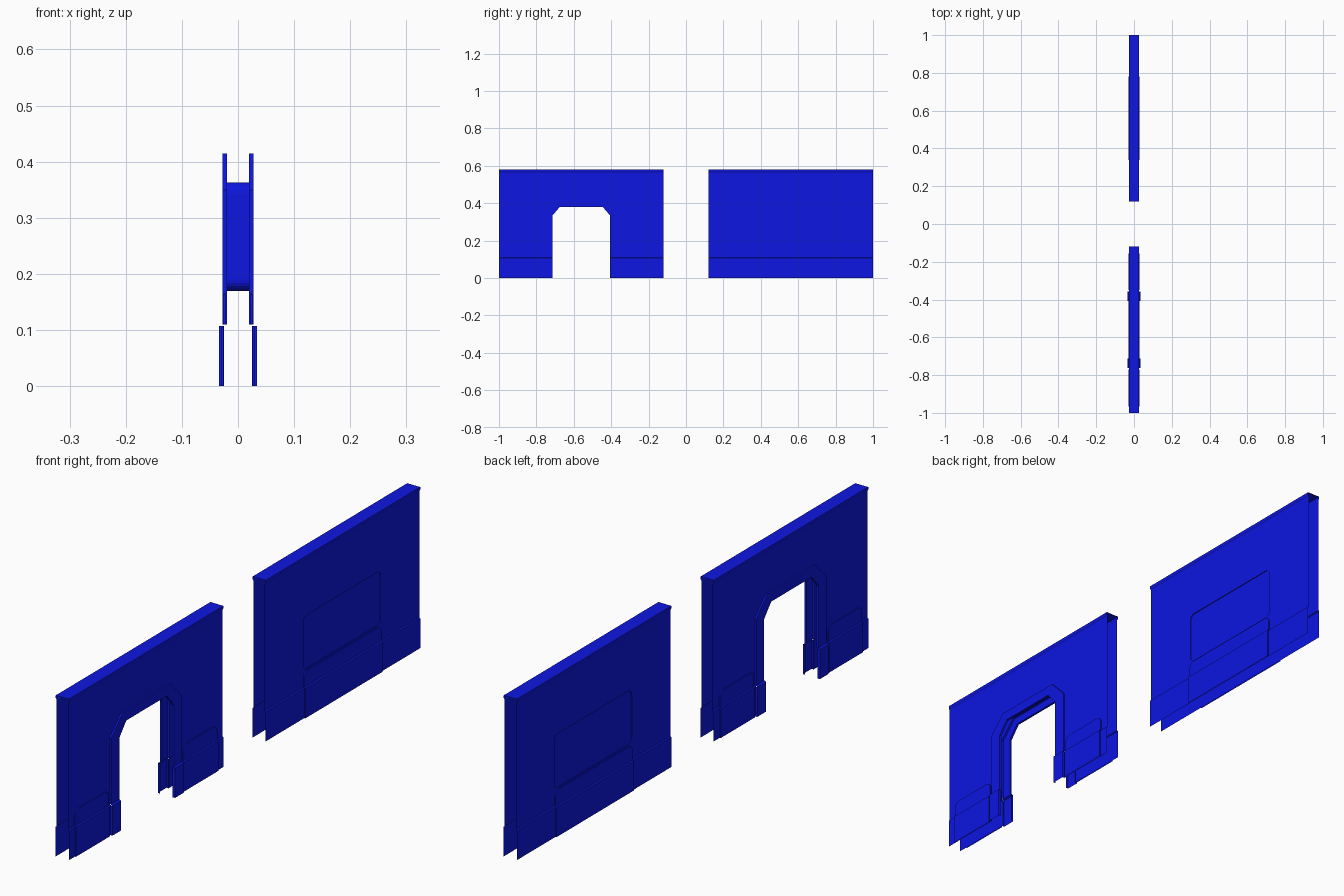
import bpy, bmesh, math
from mathutils import Vector

if "Cube" in bpy.data.objects:
    bpy.data.objects.remove(bpy.data.objects["Cube"])

blue = bpy.data.materials.new("blue_paint")
blue.diffuse_color = (0.004, 0.008, 0.75, 1)
blue.use_nodes = True
blue.node_tree.nodes["Principled BSDF"].inputs["Base Color"].default_value = blue.diffuse_color

SIDE, FOOT, STEP, EDGE, TOP = 0.022, 0.026, 0.11, 0.565, 0.58
END = 0.44   # half length of a wall


def flat(bm, pts, x):
    """Outward facing sheet with a (y, z) outline."""
    f = bm.faces.new([bm.verts.new((x, y, z)) for y, z in pts])
    f.normal_update()
    if f.normal.x < 0:
        f.normal_flip()


def rim(bm, pts, x0, x1, centre, outward=True):
    """Strip along a (y, z) path between two depths."""
    for (a, b), (c, d) in zip(pts, pts[1:]):
        f = bm.faces.new([bm.verts.new(v) for v in
                          ((x0, a, b), (x0, c, d), (x1, c, d), (x1, a, b))])
        f.normal_update()
        away = f.calc_center_median() - Vector((0, *centre))
        away.x = 0
        if (f.normal.dot(away) > 0) != outward:
            f.normal_flip()


def sweep(bm, profile, y0, y1):
    """(x, z) profile run along the wall."""
    for (a, b), (c, d) in zip(profile, profile[1:]):
        bm.faces.new([bm.verts.new(v) for v in
                      ((a, y0, b), (a, y1, b), (c, y1, d), (c, y0, d))])


def corner(cy, cz, r, start, end, n=5):
    return [(cy + r * math.cos(math.radians(start + (end - start) * i / n)),
             cz + r * math.sin(math.radians(start + (end - start) * i / n)))
            for i in range(n + 1)]


def part(name, y, fill):
    """Quarter mesh, mirrored to both sides and both ends of the wall."""
    bm = bmesh.new()
    fill(bm)
    bmesh.ops.remove_doubles(bm, verts=bm.verts, dist=1e-5)
    me = bpy.data.meshes.new(name)
    bm.to_mesh(me)
    bm.free()
    me.materials.append(blue)
    ob = bpy.data.objects.new(name, me)
    ob.location.y = y
    bpy.context.collection.objects.link(ob)
    m = ob.modifiers.new("mirror", 'MIRROR')
    m.use_axis = (True, True, False)
    m.merge_threshold = 1e-4


def cap(bm):
    sweep(bm, [(SIDE, EDGE), (0.026, 0.571), (0.026, TOP), (0, TOP)], 0, END)


def skirting(start):
    return lambda bm: sweep(bm, [(FOOT, 0), (FOOT, 0.107), (SIDE, STEP)], start, END)


def base_panel(y0, y1):
    """Raised panel with rounded top corners, stepped out over the skirting."""
    def fill(bm):
        r, top = 0.022, 0.165
        path = [(y1, STEP)] + corner(y1 - r, top - r, r, 0, 90)
        if y0 > 0:
            path += corner(y0 + r, top - r, r, 90, 180) + [(y0, STEP)]
            flat(bm, path, 0.026)
        else:
            path += [(0, top)]
            flat(bm, path + [(0, STEP)], 0.026)
        c = ((y0 + y1) / 2, 0.06)
        rim(bm, path, SIDE, 0.026, c)
        sweep(bm, [(0.030, 0), (0.030, 0.107), (0.026, STEP)], y0, y1)
        rim(bm, [(y1, 0), (y1, 0.107)], FOOT, 0.030, c)
        if y0 > 0:
            rim(bm, [(y0, 0), (y0, 0.107)], FOOT, 0.030, c)
    return fill


# Plain wall with a shallow window recess
window = ([(0, 0.363)] + corner(0.2, 0.343, 0.02, 90, 0)
          + corner(0.2, 0.19, 0.02, 0, -90) + [(0, 0.17)])


def plain_sheet(bm):
    flat(bm, window + [(0, STEP), (END, STEP), (END, EDGE), (0, EDGE)], SIDE)


def recess(bm):
    rim(bm, window, 0, SIDE, (0, 0.266), outward=False)
    flat(bm, window, 0.019)


part("plain_wall_sheet", 0.56, plain_sheet)
part("plain_wall_recess", 0.56, recess)
part("plain_wall_skirting", 0.56, skirting(0))
part("plain_wall_base_panel", 0.56, base_panel(0, 0.22))
part("plain_wall_cap", 0.56, cap)

# Wall with a doorway
inner = [(0.155, STEP), (0.155, 0.333), (0.115, 0.38), (0, 0.38)]
outer = [(0.2, STEP), (0.2, 0.35), (0.137, 0.415), (0, 0.415)]


def door_sheet(bm):
    flat(bm, outer + [(0, EDGE), (END, EDGE), (END, STEP)], SIDE)


def door_trim(bm):
    flat(bm, inner + outer[::-1], 0.028)
    rim(bm, inner, 0.020, 0.028, (0, 0.1), outward=False)
    rim(bm, outer, 0.020, 0.028, (0, 0.1))


def door_foot(bm):
    y0, y1, zt = 0.153, 0.203, 0.107
    sweep(bm, [(0.034, 0), (0.034, zt), (0.027, 0.111)], y0, y1)
    for y in (y0, y1):
        rim(bm, [(y, 0), (y, zt)], 0.025, 0.034, ((y0 + y1) / 2, 0.05))


part("door_wall_sheet", -0.56, door_sheet)
part("door_trim", -0.56, door_trim)
part("door_trim_foot", -0.56, door_foot)
part("door_wall_skirting", -0.56, skirting(0.2))
part("door_wall_base_panel", -0.56, base_panel(0.21, 0.405))
part("door_wall_cap", -0.56, cap)
